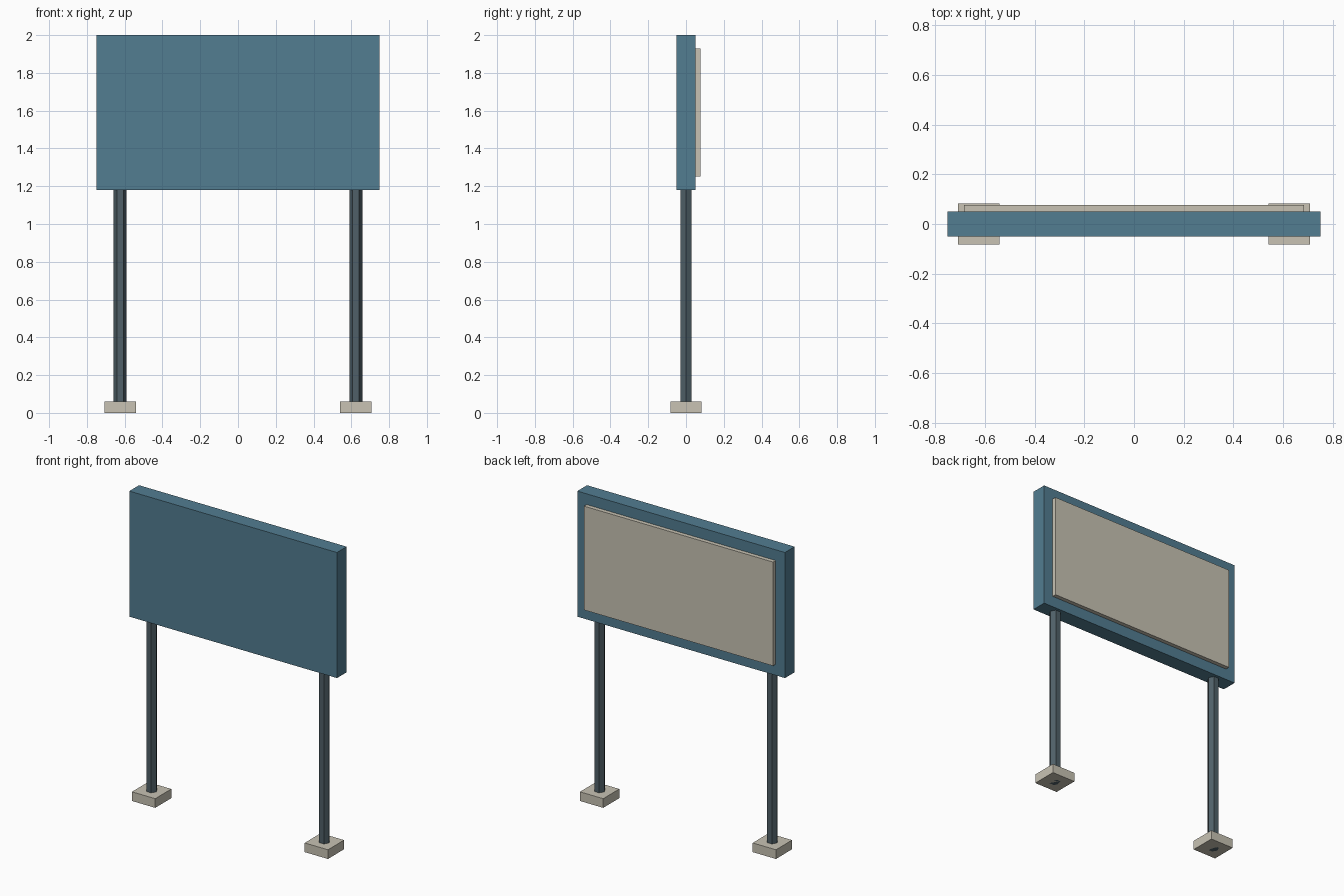
import bpy

if "Cube" in bpy.data.objects:
    bpy.data.objects.remove(bpy.data.objects["Cube"])


def material(name, rgb):
    m = bpy.data.materials.new(name)
    m.diffuse_color = (*rgb, 1.0)
    m.use_nodes = True
    m.node_tree.nodes["Principled BSDF"].inputs["Base Color"].default_value = m.diffuse_color
    return m


BLUE = material("board blue", (0.085, 0.205, 0.285))
CREAM = material("pale concrete", (0.58, 0.545, 0.455))
STEEL = material("dark steel", (0.08, 0.118, 0.138))


def box(name, lo, hi, mat):
    """Axis-aligned box between two corners."""
    centre = [(a + b) / 2 for a, b in zip(lo, hi)]
    bpy.ops.mesh.primitive_cube_add(size=1, location=centre)
    ob = bpy.context.object
    ob.name = name
    ob.scale = [b - a for a, b in zip(lo, hi)]
    bpy.ops.object.transform_apply(location=False, rotation=False, scale=True)
    ob.data.materials.append(mat)
    return ob


def hex_post(name, x, z0, z1, radius, mat):
    """Six-sided post with corners pointing along x."""
    bpy.ops.mesh.primitive_cylinder_add(
        vertices=6, radius=radius, depth=z1 - z0, location=(x, 0, (z0 + z1) / 2),
        rotation=(0, 0, 1.5707963))
    ob = bpy.context.object
    ob.name = name
    ob.data.materials.append(mat)
    return ob


# Board with a raised panel on its back
box("board", (-0.75, -0.05, 1.18), (0.75, 0.05, 2.0), BLUE)
box("poster_panel", (-0.683, 0.05, 1.252), (0.683, 0.077, 1.93), CREAM)

# Posts and footings
for side, sx in (("left", -1), ("right", 1)):
    x = sx * 0.624
    hex_post(f"{side}_post", x, 0.0, 1.18, 0.035, STEEL)
    box(f"{side}_footing", (x - 0.084, -0.083, 0.0), (x + 0.084, 0.083, 0.06), CREAM)
